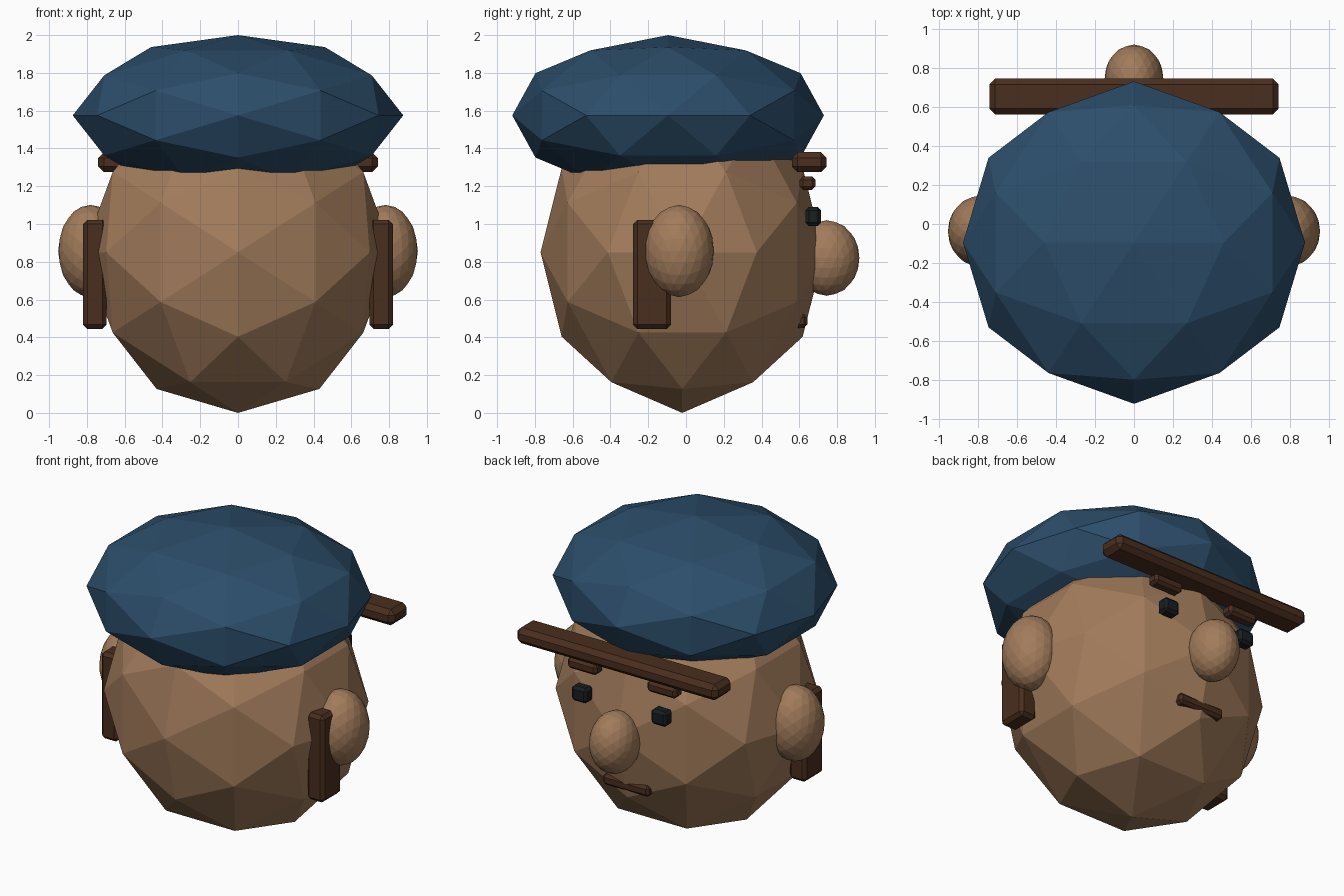
import bpy, bmesh, math
from mathutils import Matrix, Vector

if "Cube" in bpy.data.objects:
    bpy.data.objects.remove(bpy.data.objects["Cube"])


def material(name, rgb):
    m = bpy.data.materials.new(name)
    m.diffuse_color = (*rgb, 1)
    m.use_nodes = True
    m.node_tree.nodes["Principled BSDF"].inputs["Base Color"].default_value = m.diffuse_color
    return m


SKIN = material("skin", (0.36, 0.2, 0.105))
CLOTH = material("blue_cloth", (0.025, 0.075, 0.145))
BROWN = material("dark_brown", (0.068, 0.027, 0.013))
BLACK = material("black", (0.009, 0.013, 0.015))

# turns the icosphere so that an edge midpoint, not a corner, is at the top
EDGE_UP = Matrix.Rotation(-math.atan(2 / (1 + math.sqrt(5))), 4, 'Y')


def add_object(name, bm, mat):
    me = bpy.data.meshes.new(name)
    bm.normal_update()
    bm.to_mesh(me)
    bm.free()
    me.materials.append(mat)
    ob = bpy.data.objects.new(name, me)
    bpy.context.collection.objects.link(ob)
    return ob


def ball(name, center, radii, subdivisions, mat):
    bm = bmesh.new()
    place = Matrix.Translation(center) @ Matrix.Diagonal((*radii, 1))
    bmesh.ops.create_icosphere(bm, subdivisions=subdivisions, radius=1,
                               matrix=place @ EDGE_UP)
    return add_object(name, bm, mat)


def block(name, low, high, bevel, mat):
    low, high = Vector(low), Vector(high)
    bm = bmesh.new()
    bmesh.ops.create_cube(bm, size=1, matrix=Matrix.Translation((low + high) / 2)
                          @ Matrix.Diagonal((*(high - low), 1)))
    bmesh.ops.bevel(bm, geom=bm.edges[:], offset=bevel, segments=1,
                    affect='EDGES')
    return add_object(name, bm, mat)


# head and soft cap
ball("head", (0, -0.02, 0.85), (0.82, 0.75, 0.85), 2, SKIN)
ball("cap", (0, -0.095, 1.575), (0.875, 0.825, 0.425), 2, CLOTH)
block("cap_brim", (-0.74, 0.56, 1.275), (0.74, 0.745, 1.38), 0.03, BROWN)

# nose and mouth
ball("nose", (0, 0.745, 0.82), (0.15, 0.173, 0.2), 3, SKIN)
block("mouth", (-0.17, 0.55, 0.45), (0.17, 0.642, 0.522), 0.018, BROWN)

# paired parts
for side, s in (("right", 1), ("left", -1)):
    ball(f"{side}_ear", (s * 0.78, -0.037, 0.857), (0.172, 0.184, 0.244), 3, SKIN)

    def pair(name, x0, x1, y0, y1, z0, z1, bevel, mat):
        a, b = sorted((s * x0, s * x1))
        block(f"{side}_{name}", (a, y0, z0), (b, y1, z1), bevel, mat)

    pair("sideburn", 0.695, 0.82, -0.28, -0.08, 0.445, 1.022, 0.022, BROWN)
    pair("eye", 0.235, 0.35, 0.632, 0.715, 0.99, 1.09, 0.018, BLACK)
    pair("eyebrow", 0.185, 0.4, 0.602, 0.685, 1.18, 1.252, 0.018, BROWN)
